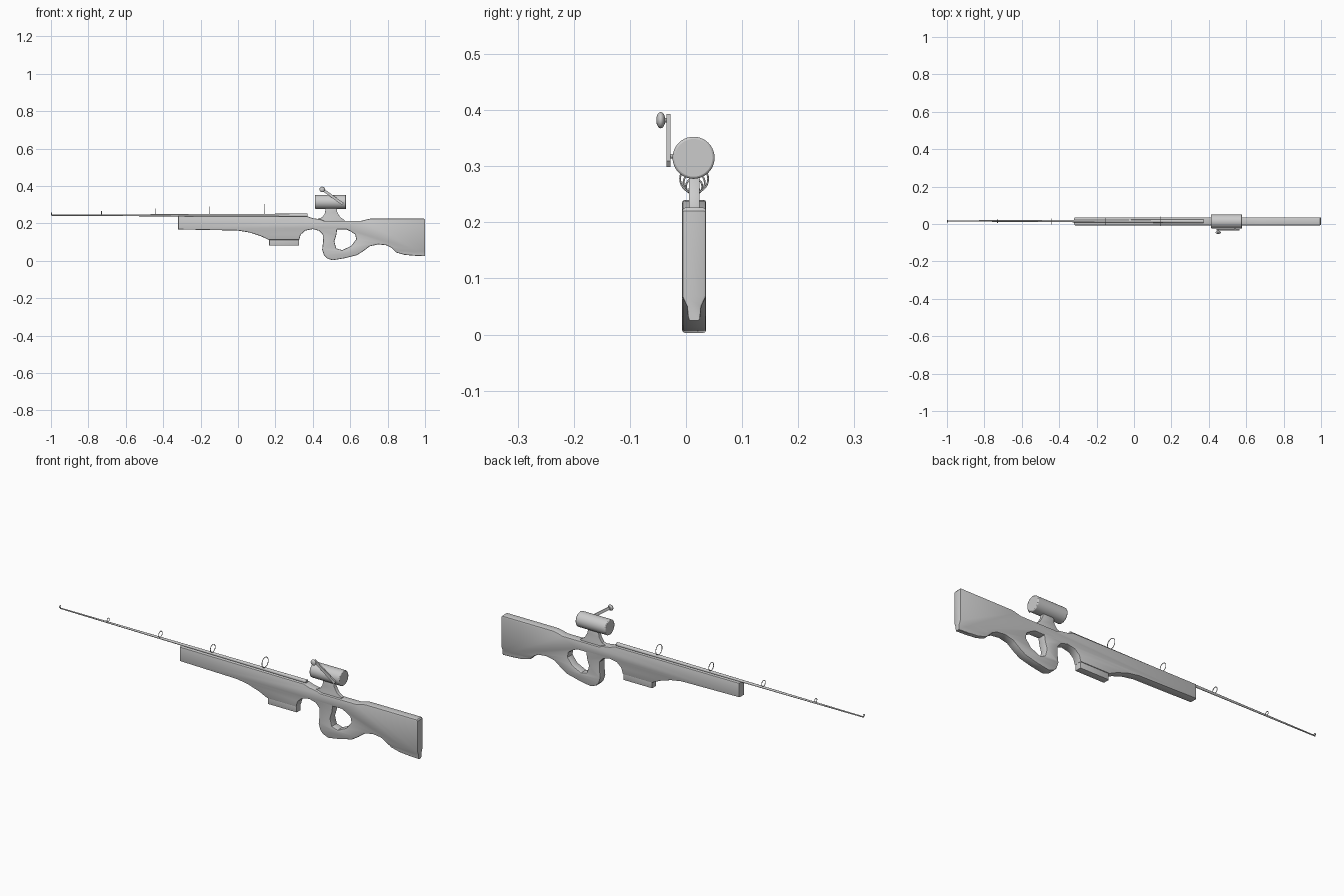
import bpy, bmesh, math
from mathutils import Vector

if "Cube" in bpy.data.objects:
    bpy.data.objects.remove(bpy.data.objects["Cube"])

CY = 0.0145  # centre plane of the rod and stock


def smooth(ob, angle=35):
    bpy.ops.object.select_all(action='DESELECT')
    ob.select_set(True)
    bpy.context.view_layer.objects.active = ob
    bpy.ops.object.shade_smooth_by_angle(angle=math.radians(angle))


def plate(name, loops, half, bevel):
    """Extrude closed x-z outlines (holes allowed) along y with rounded edges."""
    cu = bpy.data.curves.new(name + "_outline", 'CURVE')
    cu.dimensions = '2D'
    cu.fill_mode = 'BOTH'
    cu.extrude = half - bevel
    cu.bevel_depth = bevel
    cu.bevel_resolution = 1
    cu.offset = -bevel
    for pts in loops:
        sp = cu.splines.new('POLY')
        sp.points.add(len(pts) - 1)
        for p, (x, z) in zip(sp.points, pts):
            p.co = (x, z, 0, 1)
        sp.use_cyclic_u = True
    tmp = bpy.data.objects.new(name + "_tmp", cu)
    bpy.context.collection.objects.link(tmp)
    dg = bpy.context.evaluated_depsgraph_get()
    me = bpy.data.meshes.new_from_object(tmp.evaluated_get(dg))
    bpy.data.objects.remove(tmp)
    for v in me.vertices:
        x, z, y = v.co
        v.co = (x, CY - y, z)
    bm = bmesh.new()
    bm.from_mesh(me)
    bmesh.ops.remove_doubles(bm, verts=bm.verts, dist=1e-5)
    bmesh.ops.recalc_face_normals(bm, faces=bm.faces)
    bm.to_mesh(me)
    bm.free()
    ob = bpy.data.objects.new(name, me)
    bpy.context.collection.objects.link(ob)
    return ob


def rod(name, a, b, r1, r2, sides=24, bevel=0):
    a, b = Vector(a), Vector(b)
    d = b - a
    bpy.ops.mesh.primitive_cone_add(vertices=sides, radius1=r1, radius2=r2, depth=d.length,
                                    location=(a + b) / 2,
                                    rotation=d.to_track_quat('Z', 'Y').to_euler())
    ob = bpy.context.object
    ob.name = name
    if bevel:
        m = ob.modifiers.new("bevel", 'BEVEL')
        m.width, m.segments = bevel, 2
    smooth(ob)
    return ob


# Stock with thumbhole
outline = [(-.32, .24), (.37, .238), (.40, .228), (.44, .222), (.46, .214), (.66, .214),
           (.69, .222), (.71, .226), (.995, .226), (1, .22), (1, .025), (.95, .027), (.89, .032),
           (.845, .045), (.82, .07), (.795, .083), (.75, .088), (.705, .078), (.67, .052),
           (.635, .03), (.57, .014), (.505, .003), (.475, .014), (.46, .03), (.45, .06),
           (.455, .105), (.453, .14), (.435, .16), (.40, .17), (.36, .162), (.335, .14),
           (.327, .112), (.165, .112), (.12, .133), (.06, .152), (0, .162), (-.32, .168)]
hole = [(.53, .168), (.58, .168), (.605, .156), (.627, .141), (.632, .115), (.605, .08),
        (.557, .057), (.525, .067), (.515, .104), (.525, .136)]
stock = plate("stock", [outline, hole], .0215, .005)

# Narrow the lower toe of the butt
bm = bmesh.new()
bm.from_mesh(stock.data)
for h in (.068, .05):
    bmesh.ops.bisect_plane(bm, geom=bm.verts[:] + bm.edges[:] + bm.faces[:],
                           plane_co=(0, 0, h), plane_no=(0, 0, 1))
for v in bm.verts:
    if v.co.x > .78 and v.co.z < .06:
        v.co.y = CY + (v.co.y - CY) * (.6 if v.co.z > .045 else .5)
bm.to_mesh(stock.data)
bm.free()
smooth(stock)

# Magazine block
magazine = plate("magazine", [[(.167, .13), (.326, .13), (.326, .082), (.167, .082)]], .0175, .003)
smooth(magazine)

# Reel foot
foot = plate("reel_foot", [[(.47, .29), (.525, .29), (.53, .262), (.545, .235), (.57, .218), (.57, .205),
                            (.41, .205), (.41, .22), (.45, .232), (.465, .255)]], .0095, .001)
smooth(foot)

# Reel drum and crank
RY, RZ = .0135, .315
rod("reel_drum", (.412, RY, RZ), (.578, RY, RZ), .0375, .0375, 40, .004)
k0, k1 = Vector((.56, -.0315, .304)), Vector((.445, -.0315, .387))
d = k1 - k0
bpy.ops.mesh.primitive_cube_add(size=1, location=(k0 + k1) / 2,
                                rotation=(0, -math.atan2(d.z, d.x), 0))
arm = bpy.context.object
arm.name = "crank_arm"
arm.scale = (d.length, .007, .014)
rod("crank_axle", (.54, .0, .318), (.54, -.032, .318), .004, .004, 16)
rod("knob_pin", (.45, -.03, .382), (.45, -.042, .382), .004, .004, 16)
bpy.ops.mesh.primitive_uv_sphere_add(segments=20, ring_count=12, location=(.45, -.045, .382))
knob = bpy.context.object
knob.name = "crank_knob"
knob.scale = (.0145, .008, .0145)
smooth(knob, 60)

# Tapered fishing rod
rod("rod_blank", (.372, CY, .243), (-.997, CY + .002, .244), .0095, .003, 20)

# Line guides, shrinking toward the tip
for i, (x, r) in enumerate([(.14, .025), (-.15, .019), (-.44, .0145), (-.73, .009), (-.997, .0055)]):
    z = .2525 - .006 * (.14 - x) / 1.14 + r
    bpy.ops.mesh.primitive_torus_add(major_radius=r, minor_radius=.0016, major_segments=28,
                                     minor_segments=8, location=(x, CY, z),
                                     rotation=(0, math.pi / 2, 0))
    g = bpy.context.object
    g.name = f"line_guide_{i + 1}"
    smooth(g, 60)
